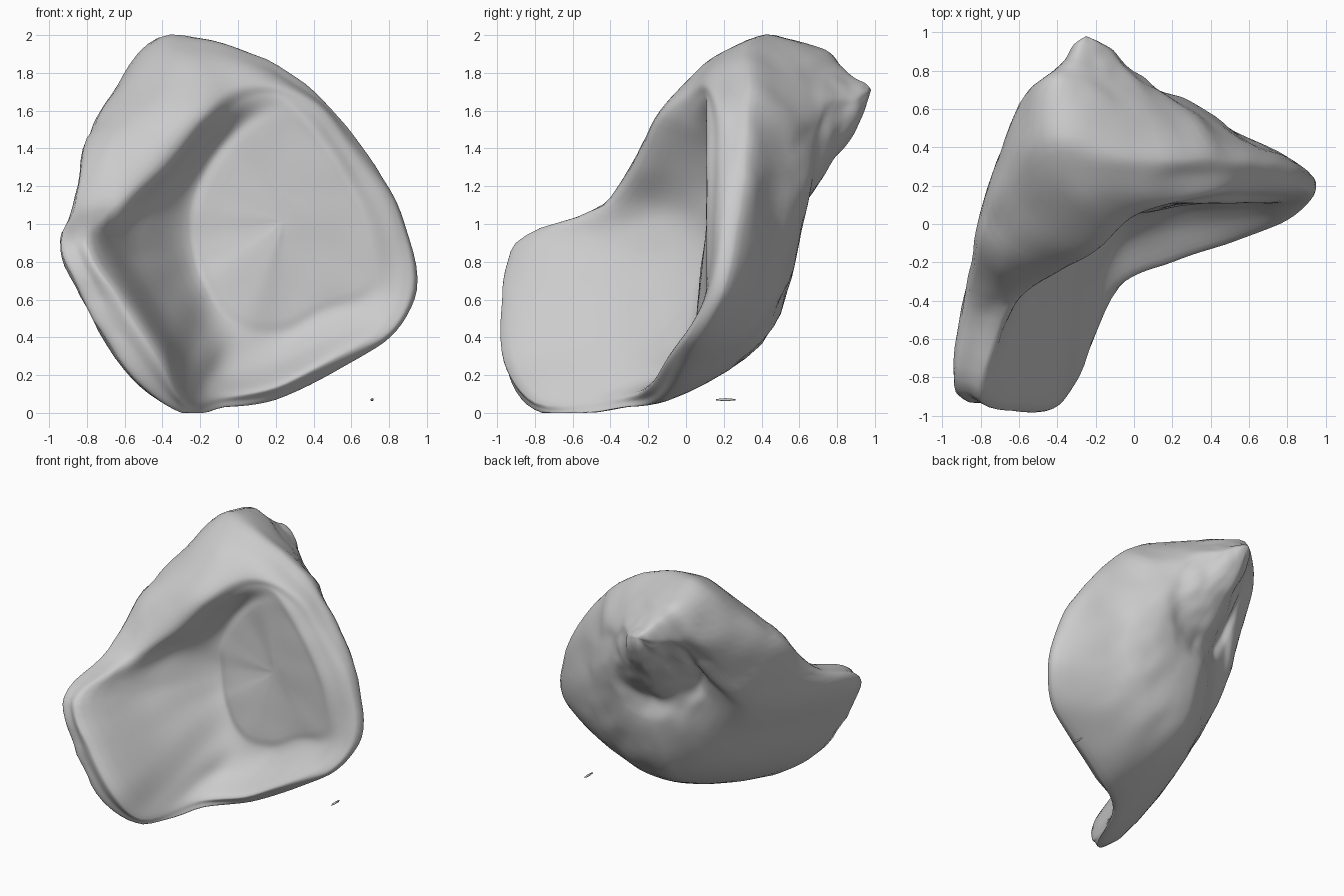
import bpy, bmesh
from mathutils import Vector as V, noise

if "Cube" in bpy.data.objects:
    bpy.data.objects.remove(bpy.data.objects["Cube"])

# Contour rings, each running clockwise in front view from the top
DISC_EDGE = [(.12, .11, 1.6), (.25, .11, 1.63), (.38, .11, 1.53), (.53, .11, 1.32), (.69, .11, 1.0),
             (.74, .11, .7), (.68, .11, .6), (.45, .11, .52), (.22, .09, .41), (.03, .05, .42),
             (-.09, .05, .51), (-.18, .07, .66), (-.23, .1, .78), (-.26, .12, .92), (-.26, .12, 1.07),
             (-.2, .13, 1.24), (-.05, .13, 1.46)]
LIP_CREST = [(-.04, .03, 1.72), (.18, .11, 1.74), (.42, .17, 1.63), (.61, .18, 1.39), (.82, .17, 1.06),
             (.88, .12, .66), (.77, .02, .45), (.52, -.09, .3), (.2, -.2, .14), (-.1, -.34, .08),
             (-.29, -.8, .06), (-.42, -.96, .29), (-.62, -.97, .6), (-.8, -.9, .9), (-.63, -.42, 1.1),
             (-.4, -.25, 1.32), (-.2, -.14, 1.57)]
OUTLINE = [(-.42, .42, 1.98), (0, .35, 1.93), (.4, .35, 1.7), (.64, .33, 1.42), (.85, .29, 1.06),
           (.94, .21, .65), (.8, .08, .4), (.55, 0, .24), (.2, -.12, .07), (-.07, -.32, .03),
           (-.3, -.76, 0), (-.55, -.92, .18), (-.8, -.92, .56), (-.94, -.85, .88), (-.86, -.4, 1.1),
           (-.8, -.05, 1.45), (-.66, .2, 1.68)]
BACK = [(-.42, .74, 1.91), (-.05, .6, 1.83), (.25, .59, 1.6), (.42, .52, 1.35), (.52, .49, 1.05),
        (.55, .45, .75), (.45, .43, .55), (.3, .42, .45), (.1, .41, .38), (-.1, .38, .36),
        (-.25, .3, .4), (-.42, .18, .5), (-.57, .1, .7), (-.67, .13, .9), (-.67, .27, 1.1),
        (-.65, .44, 1.4), (-.58, .65, 1.67)]
CENTRE, APEX = V((.25, .11, 1.02)), V((-.25, .95, 1.71))
STEP = 6


def spline(a, b, c, d, t):
    # centripetal Catmull-Rom, so uneven spacing does not overshoot
    k1, k2, k3 = (max((q - p).length ** .5, 1e-3) for p, q in ((a, b), (b, c), (c, d)))
    k1, k3 = (k if k > 2e-3 else k2 for k in (k1, k3))
    m1 = (b - a) / k1 - (c - a) / (k1 + k2) + (c - b) / k2
    m2 = (c - b) / k2 - (d - b) / (k2 + k3) + (d - c) / k3
    m1, m2 = m1 * k2, m2 * k2
    return (b * (2*t**3 - 3*t*t + 1) + m1 * (t**3 - 2*t*t + t)
            + c * (3*t*t - 2*t**3) + m2 * (t**3 - t*t))


def smooth_closed(pts):
    p = [V(q) for q in pts]
    n = len(p)
    return [spline(p[i-1], p[i], p[(i+1) % n], p[(i+2) % n], k / STEP)
            for i in range(n) for k in range(STEP)]


def blend(a, b, t):
    return [p.lerp(q, t) for p, q in zip(a, b)]


def clamp(x):
    return min(1, max(0, x))


def spire(t, sink, lift=0):
    # back ring drawn toward the apex, its lower side sunk to form the suture groove
    out = []
    for p in blend(back, [APEX] * N, t):
        w = clamp((1.65 - p.z) / .45) * clamp((.25 - p.x) / .35)
        out.append(V((p.x, p.y - sink * w + lift, p.z)))
    return out


def bulge(ring, offset, centre, width):
    # push part of a ring outward, fading away from the given station
    out = []
    for j, p in enumerate(ring):
        gap = abs((j / STEP - centre + 8.5) % 17 - 8.5)
        out.append(p + V(offset) * clamp(1.5 * (1 - gap / width)))
    return out


disc, crest, outline, back = map(smooth_closed, (DISC_EDGE, LIP_CREST, OUTLINE, BACK))
N = len(disc)
mid = [CENTRE] * N
keys = [blend(disc, mid, .85), blend(disc, mid, .15), disc,
        bulge(blend(disc, crest, .5), (-.04, .06, -.02), 11, 5),     # hollow of the aperture
        crest,
        bulge(blend(crest, outline, .5), (0, -.08, .04), 16, 2.5),   # rounded shoulder
        outline, back, spire(.36, .02), spire(.5, .11), spire(.6, .06),
        spire(.72, .04, .01), spire(.82, 0, .035), spire(.92, 0, .035)]
# Round the right-hand rim rather than leaving a straight bevel
keys[5] = bulge(keys[5], (.02, -.025, 0), 5, 3.5)

# Interpolate between key rings
rings = []
for i in range(len(keys) - 1):
    a, d = keys[max(i-1, 0)], keys[min(i+2, len(keys)-1)]
    for k in range(STEP):
        rings.append([spline(a[j], keys[i][j], keys[i+1][j], d[j], k / STEP) for j in range(N)])
rings.append(keys[-1])

# Shell body: skin the rings, cap both ends
bm = bmesh.new()
grid = []
for ring in rings:
    row = []
    for p in ring:
        rough = clamp((p.y - .2) * 5) if p.x > -.65 else 1
        q = p + (.005 + .008 * rough) * noise.noise_vector(p * 5) + .007 * rough * noise.noise_vector(p * 9)
        q.z = max(q.z, 0)
        row.append(bm.verts.new(q))
    grid.append(row)
for r, s in zip(grid, grid[1:]):
    for j in range(N):
        k = (j + 1) % N
        bm.faces.new((r[j], r[k], s[k], s[j]))
for row, tip in ((grid[0], CENTRE), (grid[-1], APEX + V((0, .03, 0)))):
    v = bm.verts.new(tip)
    for j in range(N):
        bm.faces.new((row[j], row[(j + 1) % N], v))
bmesh.ops.recalc_face_normals(bm, faces=bm.faces)


def to_object(bm, name):
    mesh = bpy.data.meshes.new(name)
    bm.to_mesh(mesh)
    bm.free()
    for f in mesh.polygons:
        f.use_smooth = True
    obj = bpy.data.objects.new(name, mesh)
    bpy.context.collection.objects.link(obj)
    return obj


to_object(bm, "shell_body")

# Tiny loose chip beside the base
bm = bmesh.new()
bmesh.ops.create_icosphere(bm, subdivisions=1, radius=1)
bmesh.ops.scale(bm, vec=(.01, .06, .008), verts=bm.verts)
bmesh.ops.translate(bm, vec=(.71, .21, .07), verts=bm.verts)
to_object(bm, "loose_chip")
